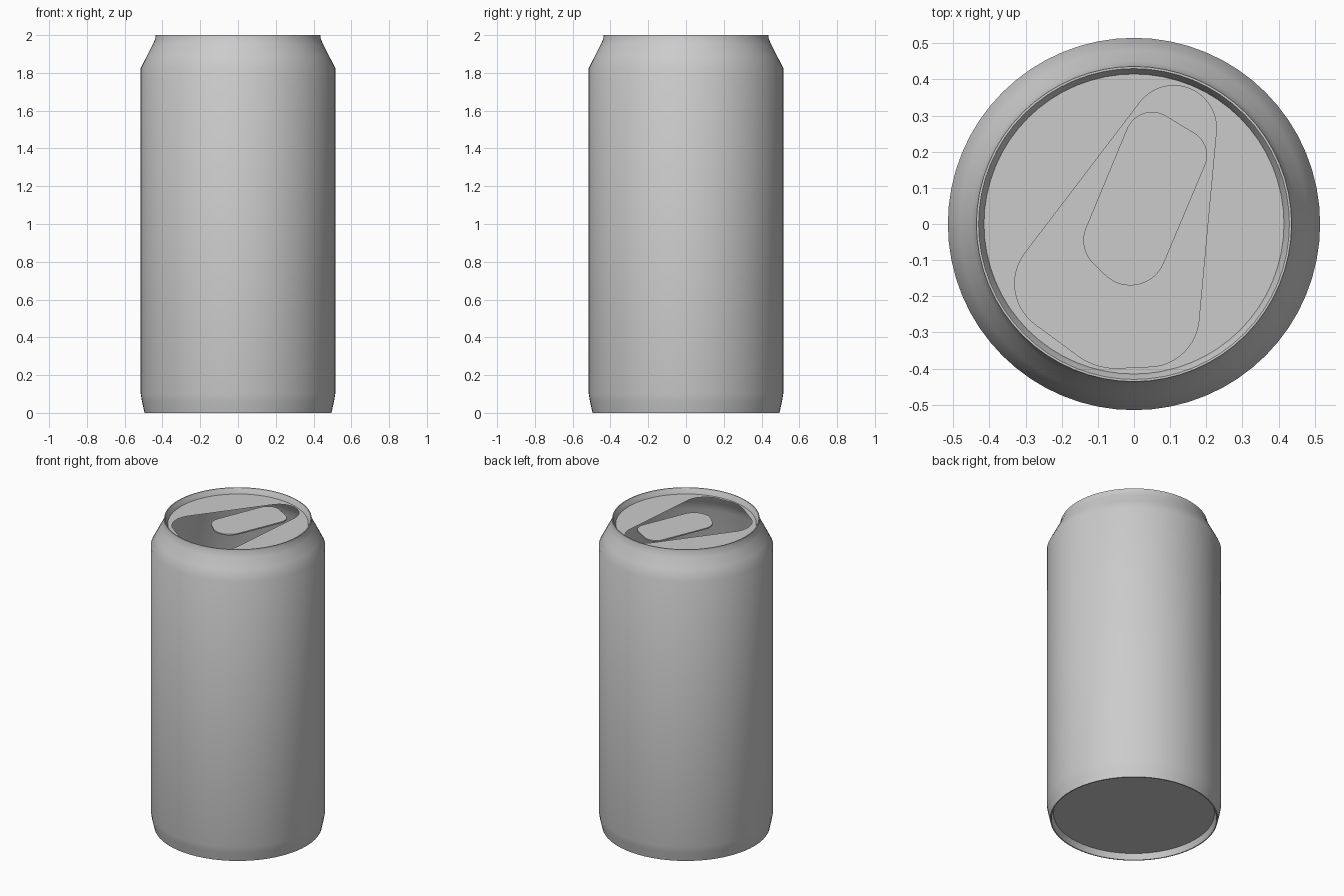
import bpy
import bmesh
import math
from mathutils import Vector
from mathutils.geometry import convex_hull_2d

if "Cube" in bpy.data.objects:
    bpy.data.objects.remove(bpy.data.objects["Cube"], do_unlink=True)

SEGMENTS = 64
LID_Z = 1.966
LID_R = 0.415
BASE_Z = 0.037
BASE_R = 0.475

metal = bpy.data.materials.new("bare_aluminium")
metal.use_nodes = True
COLOUR = (0.6, 0.6, 0.6, 1)
metal.diffuse_color = COLOUR
metal.node_tree.nodes["Principled BSDF"].inputs["Base Color"].default_value = COLOUR


def finish(name, bm, smooth=False):
    """Turn a bmesh into a named object with the shared material."""
    mesh = bpy.data.meshes.new(name)
    bm.to_mesh(mesh)
    bm.free()
    mesh.materials.append(metal)
    obj = bpy.data.objects.new(name, mesh)
    bpy.context.collection.objects.link(obj)
    if smooth:
        bpy.ops.object.select_all(action="DESELECT")
        obj.select_set(True)
        bpy.context.view_layer.objects.active = obj
        bpy.ops.object.shade_smooth_by_angle(angle=math.radians(32))
    return obj


def circle(cx, cy, r, count=SEGMENTS):
    steps = [math.tau * i / count for i in range(count)]
    return [Vector((cx + r * math.cos(a), cy + r * math.sin(a))) for a in steps]


def rounded_outline(discs):
    """Outline wrapped tightly around a few discs (x, y, radius)."""
    points = [p for d in discs for p in circle(*d, count=48)]
    return [points[i] for i in convex_hull_2d(points)]


def add_loop(bm, points, z):
    verts = [bm.verts.new((p.x, p.y, z)) for p in points]
    return [bm.edges.new((v, verts[i - 1])) for i, v in enumerate(verts)]


def sheet(name, loops, z, thickness=0):
    """Flat sheet from an outer loop and optional holes."""
    bm = bmesh.new()
    edges = [e for loop in loops for e in add_loop(bm, loop, z)]
    bmesh.ops.triangle_fill(bm, use_beauty=True, edges=edges, normal=(0, 0, 1))
    for face in bm.faces:
        face.normal_update()
        if face.normal.z < 0:
            face.normal_flip()
    if thickness:
        geom = bmesh.ops.extrude_face_region(bm, geom=bm.faces[:], use_keep_orig=True)
        moved = [g for g in geom["geom"] if isinstance(g, bmesh.types.BMVert)]
        bmesh.ops.translate(bm, verts=moved, vec=(0, 0, -thickness))
        bmesh.ops.recalc_face_normals(bm, faces=bm.faces[:])
    return finish(name, bm)


# Thin hollow shell: inner foot, foot, wall, shoulder, neck, lip and inner lip
profile = [
    (BASE_R, BASE_Z), (0.488, 0), (0.495, 0), (0.508, 0.06), (0.515, 0.1),
    (0.515, 1.825), (0.482, 1.89), (0.45, 1.952), (0.438, 1.982), (0.436, 2),
    (0.43, 2), (0.42, 1.98), (LID_R, LID_Z),
]
bm = bmesh.new()
ring = [bm.verts.new((r, 0, z)) for r, z in profile]
path = [bm.edges.new(pair) for pair in zip(ring, ring[1:])]
bmesh.ops.spin(bm, geom=ring + path, cent=(0, 0, 0), axis=(0, 0, 1),
               angle=math.tau, steps=SEGMENTS, use_merge=True)
bmesh.ops.remove_doubles(bm, verts=bm.verts[:], dist=0.0001)
bmesh.ops.recalc_face_normals(bm, faces=bm.faces[:])
finish("can_shell", bm, smooth=True)

# Recessed base
sheet("can_base", [circle(0, 0, BASE_R)], BASE_Z)

# Lid with a tapered opening
opening = rounded_outline([
    (0.11, 0.265, 0.118), (-0.19, -0.165, 0.14),
    (-0.05, -0.222, 0.177), (0.04, -0.255, 0.14),
])
sheet("can_lid", [circle(0, 0, LID_R), opening], LID_Z)

# Pull tab level with the lid
tab = rounded_outline([
    (0.05, 0.235, 0.075), (0.13, 0.19, 0.072),
    (-0.05, -0.045, 0.09), (-0.01, -0.07, 0.1),
])
sheet("pull_tab", [tab], LID_Z + 0.002, thickness=0.008)
